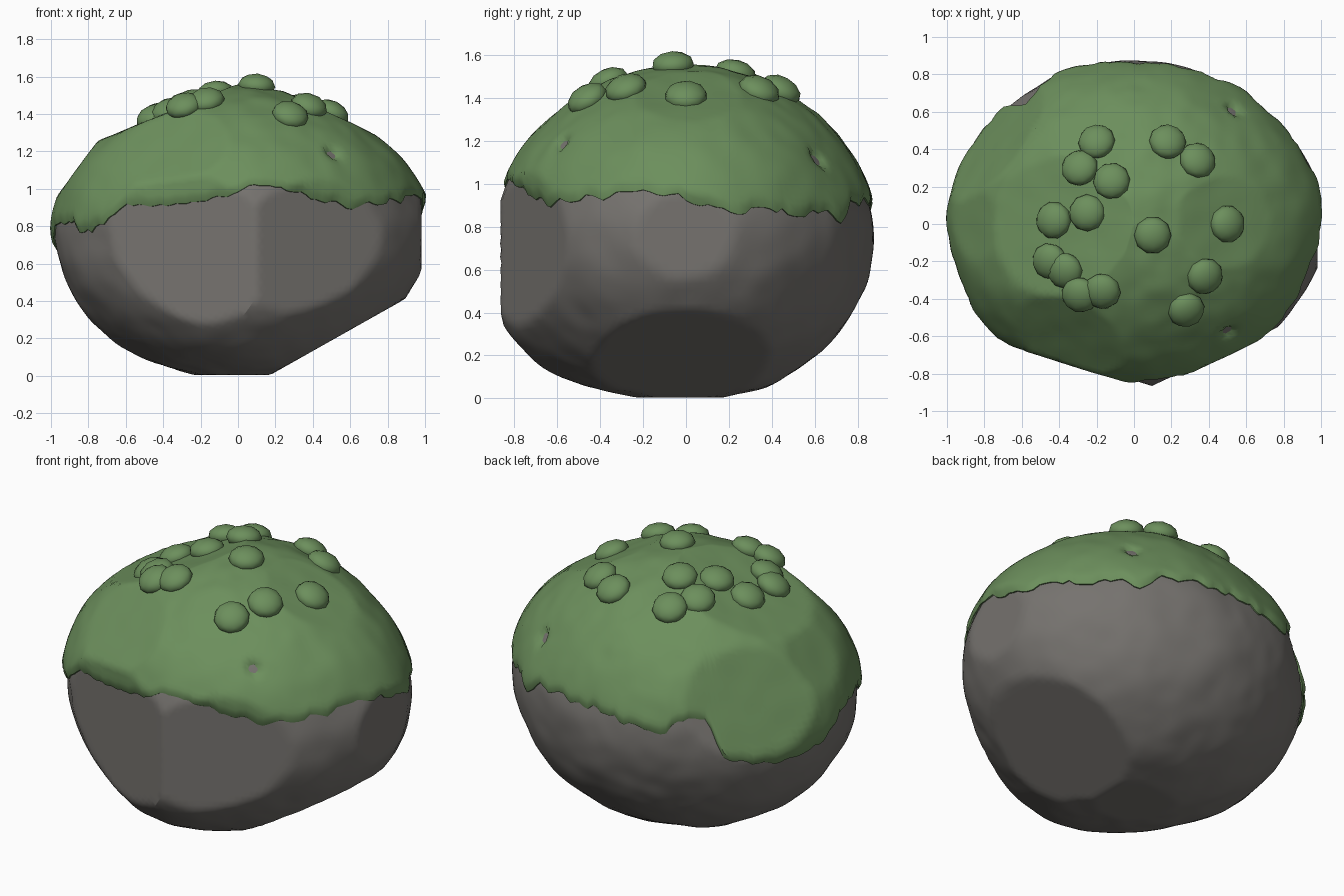
import bpy, bmesh, math
from mathutils import Vector, noise

if "Cube" in bpy.data.objects:
    bpy.data.objects.remove(bpy.data.objects["Cube"])

CENTRE = Vector((0, 0, 0.78))
# Flat chipped faces: normal, distance from centre
CUTS = [((-0.29, -0.95, 0), 0.80), ((0.42, -0.90, 0), 0.825),
        ((0.49, 0, -0.87), 0.76), ((-0.30, -0.65, 0.65), 0.775),
        ((-0.80, 0.0, 0.60), 0.86), ((-0.37, 0, 0.93), 0.70),
        ((0.42, 0, 0.907), 0.75), ((-0.74, 0.55, 0.38), 0.828),
        ((1, 0, 0), 0.98), ((0, 0, -1), 0.775)]
CUTS = [(Vector(n).normalized(), d) for n, d in CUTS]
# Bulges: direction, strength, spread
LOBES = [((0, -0.85, -0.5), 0.11, 0.5), ((1, 0, 0), 0.05, 0.45)]
# Moss hem height by azimuth in degrees
HEM = [(0, .91), (10, .87), (20, .88), (33, .85), (45, .86), (52, .83), (60, .90), (72, .93),
       (80, .91), (90, .93), (105, .88), (117, .84), (123, .94), (133, .93), (137, .72),
       (142, .67), (155, .65), (172, .66), (185, .80), (200, .82), (214, .76), (222, .83),
       (228, .92), (250, .93), (270, 1.0), (279, 1.06), (298, .97), (315, .91),
       (330, .92), (345, .96), (360, .91)]
# Small hollows where the moss thins out
DENTS = [Vector(p) for p in ((.51, -.58, 1.19), (.54, .62, 1.12))]
CLUMPS = [(-.20, .44), (-.29, .30), (-.12, .23), (-.25, .06), (-.43, .02), (.10, -.06),
          (.18, .44), (.34, .34), (.50, 0), (.38, -.28), (.28, -.46), (-.17, -.36),
          (-.29, -.38), (-.45, -.20), (-.37, -.25)]


def radius(d):
    """Distance from the centre to the rock surface along unit vector d."""
    p, c = (1.88, 0.75) if d.z > 0 else (2.08, 0.79)
    rho = math.hypot(d.x / 0.975, d.y / 0.872)
    r = (rho ** p + abs(d.z / c) ** p) ** (-1 / p)
    for v, s, w in LOBES:
        r *= 1 + s * math.exp(-((d - Vector(v).normalized()).length / w) ** 2)
    r += 0.012 * noise.noise(d * 3.5) + 0.005 * noise.noise(d * 8)
    for n, dist in CUTS:
        k = d.dot(n)
        if k > 0.2:
            r = min(r, dist / k)
    return r


def surface(d, off=0.0):
    return CENTRE + d * (radius(d) + off)


def hem(az):
    for (a, h), (b, k) in zip(HEM, HEM[1:]):
        if a <= az <= b:
            return h + (k - h) * (az - a) / (b - a)


def finish(bm, name, mat, angle=28):
    bmesh.ops.recalc_face_normals(bm, faces=bm.faces)
    me = bpy.data.meshes.new(name)
    bm.to_mesh(me)
    bm.free()
    ob = bpy.data.objects.new(name, me)
    bpy.context.collection.objects.link(ob)
    me.materials.append(mat)
    bpy.ops.object.select_all(action='DESELECT')
    ob.select_set(True)
    bpy.context.view_layer.objects.active = ob
    bpy.ops.object.shade_smooth_by_angle(angle=math.radians(angle))
    return ob


def material(name, col):
    m = bpy.data.materials.new(name)
    m.diffuse_color = (*col, 1)
    m.use_nodes = True
    m.node_tree.nodes["Principled BSDF"].inputs["Base Color"].default_value = m.diffuse_color
    return m


stone = material("stone", (.18, .17, .158))
green = material("moss", (.15, .275, .108))

# Boulder
bm = bmesh.new()
bmesh.ops.create_icosphere(bm, subdivisions=6, radius=1)
for v in bm.verts:
    v.co = surface(v.co.normalized())
finish(bm, "boulder", stone)

# Moss cap: rings from the crown to the ragged hem, thinning out at the edge
bm = bmesh.new()
SEG, ROWS = 180, 48
crown = bm.verts.new(surface(Vector((0, 0, 1)), 0.028))
rings = []
for j in range(1, ROWS + 2):
    t = min(j / ROWS, 1)
    ring = []
    for i in range(SEG):
        az = 360 * i / SEG
        a = math.radians(az)
        flat = Vector((math.cos(a), math.sin(a), 0))
        z = hem(az) + 0.03 * noise.noise(flat * 9) + 0.025 * noise.noise(flat * 18)
        low = math.atan2(z - CENTRE.z, 0.91)
        el = math.pi / 2 + (low - math.pi / 2) * t
        d = Vector((flat.x * math.cos(el), flat.y * math.cos(el), math.sin(el)))
        off = 0.025 + 0.004 * noise.noise(d * 6)
        p = surface(d, off)
        for q in DENTS:
            off -= 0.05 * math.exp(-((p - q).length / 0.035) ** 2)
        off *= min(1, math.sqrt((1 - t) * 14) + 0.3)
        if j > ROWS:
            off = -0.015
        ring.append(bm.verts.new(surface(d, off)))
    rings.append(ring)
for i in range(SEG):
    k = (i + 1) % SEG
    bm.faces.new((crown, rings[0][i], rings[0][k]))
    for a, b in zip(rings, rings[1:]):
        bm.faces.new((a[i], b[i], b[k], a[k]))
finish(bm, "moss_cap", green, 40)

# Moss clumps: flattened balls seated along the surface normal
for n, (x, y) in enumerate(CLUMPS):
    p = Vector((x, y, 1.45))
    for _ in range(8):
        d = (p - CENTRE).normalized()
        p.z = surface(d, 0.03).z
    up = Vector((x / 0.95, y / 0.77, (p.z - CENTRE.z) / 0.6)).normalized()
    bm = bmesh.new()
    bmesh.ops.create_icosphere(bm, subdivisions=2, radius=0.1)
    ob = finish(bm, f"moss_clump_{n + 1}", green, 40)
    ob.location = p
    ob.rotation_euler = up.to_track_quat('Z', 'Y').to_euler()
    ob.scale = (1, 1, 0.65)
